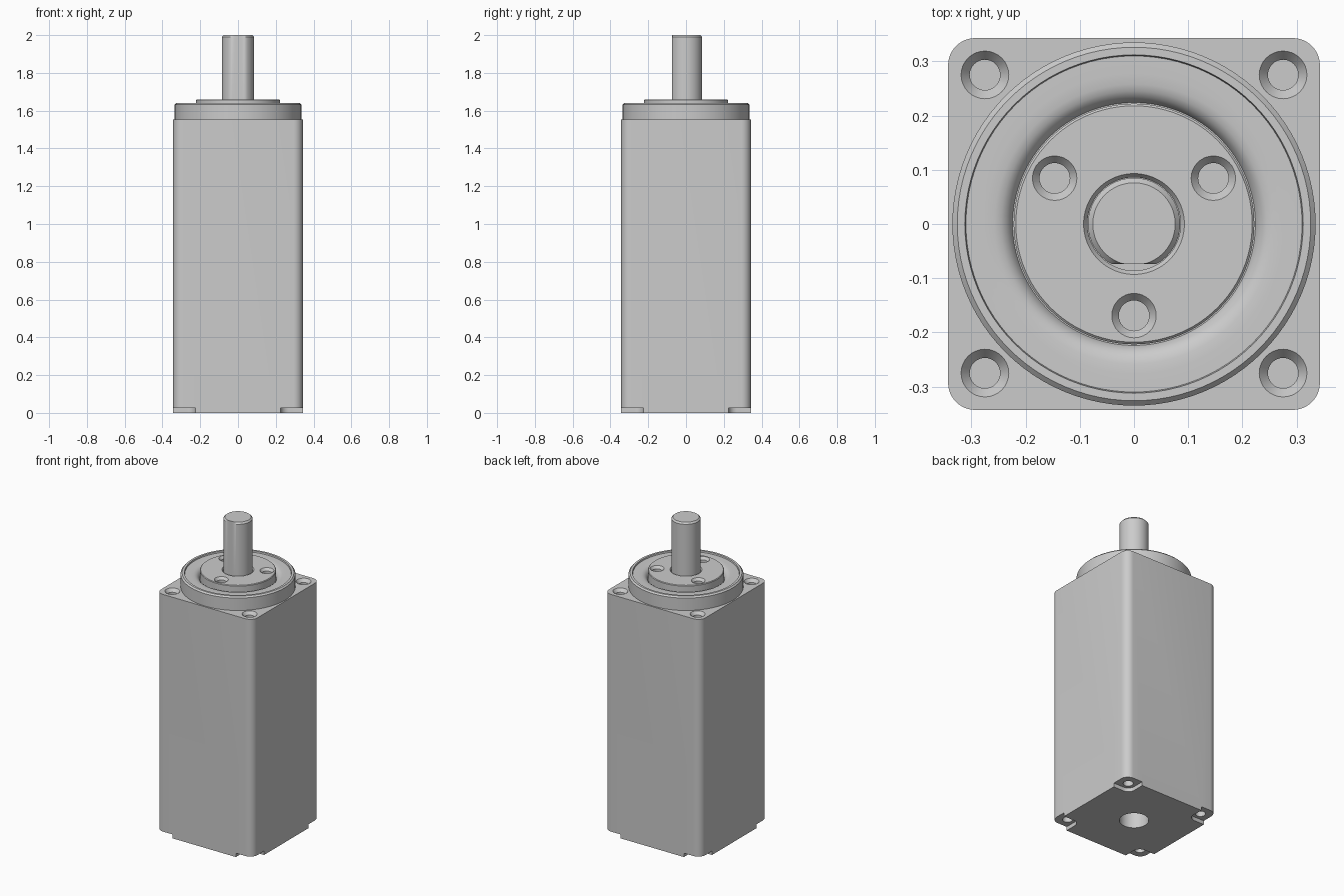
import bpy, bmesh, math
from mathutils import Matrix

cube = bpy.data.objects.get("Cube")
if cube:
    bpy.data.objects.remove(cube, do_unlink=True)

HALF = 0.343      # half width of the square housing
TOP = 1.552       # top of the housing
BOLT = 0.275      # corner hole offset

# Single metal colour
metal = bpy.data.materials.new("grey metal")
metal.use_nodes = True
grey = (0.6, 0.6, 0.6, 1)
metal.diffuse_color = grey
metal.node_tree.nodes["Principled BSDF"].inputs["Base Color"].default_value = grey


def make(name, bm):
    bmesh.ops.recalc_face_normals(bm, faces=bm.faces)
    me = bpy.data.meshes.new(name)
    bm.to_mesh(me)
    bm.free()
    me.materials.append(metal)
    ob = bpy.data.objects.new(name, me)
    bpy.context.collection.objects.link(ob)
    return ob


def lathe(bm, profile, x=0, y=0, n=64):
    """Revolve an (r, z) profile that starts and ends on the axis."""
    rings = []
    for r, z in profile:
        if r == 0:
            rings.append([bm.verts.new((x, y, z))] * n)
        else:
            rings.append([bm.verts.new((x + r * math.cos(2 * math.pi * i / n),
                                        y + r * math.sin(2 * math.pi * i / n), z))
                          for i in range(n)])
    for a, b in zip(rings, rings[1:]):
        for i in range(n):
            j = (i + 1) % n
            bm.faces.new(dict.fromkeys((a[i], a[j], b[j], b[i])))


def rounded_box(bm, cx, cy, half, z0, z1, radius):
    """Upright square block with rounded vertical edges."""
    mat = Matrix.Translation((cx, cy, (z0 + z1) / 2)) @ Matrix.Diagonal((2 * half, 2 * half, z1 - z0, 1))
    verts = bmesh.ops.create_cube(bm, size=1, matrix=mat)["verts"]
    edges = [e for e in {e for v in verts for e in v.link_edges}
             if abs(e.verts[0].co.z - e.verts[1].co.z) > 1e-4]
    bmesh.ops.bevel(bm, geom=edges, offset=radius, segments=8, profile=0.5, affect='EDGES')


def hole(bm, x, y, top, r_out, r_in, cone, depth):
    """Countersunk blind hole going down from height top."""
    slope = (r_out - r_in) / cone
    lathe(bm, [(0, top + 0.02), (r_out + 0.02 * slope, top + 0.02),
               (r_in, top - cone), (r_in, top - depth), (0, top - depth)], x, y, 32)


def cut(ob, bm):
    tool = make("cutter", bm)
    tool.hide_render = True
    mod = ob.modifiers.new("cut", 'BOOLEAN')
    mod.operation = 'DIFFERENCE'
    mod.solver = 'EXACT'
    mod.object = tool
    bpy.context.view_layer.objects.active = ob
    bpy.ops.object.modifier_apply(modifier="cut")
    bpy.data.objects.remove(tool, do_unlink=True)


def smooth(ob):
    bpy.ops.object.select_all(action='DESELECT')
    ob.select_set(True)
    bpy.context.view_layer.objects.active = ob
    bpy.ops.object.shade_smooth_by_angle(angle=math.radians(25))


corners = [(sx, sy) for sx in (-1, 1) for sy in (-1, 1)]

# Square housing
bm = bmesh.new()
rounded_box(bm, 0, 0, HALF, 0, TOP, 0.05)
housing = make("housing", bm)

# Corner notches under the housing
bm = bmesh.new()
for sx, sy in corners:
    rounded_box(bm, sx * 0.325, sy * 0.325, 0.1, -0.05, 0.025, 0.045)
cut(housing, bm)

# Corner bolt holes above and below, and the input bore
bm = bmesh.new()
for sx, sy in corners:
    hole(bm, sx * BOLT, sy * BOLT, TOP, 0.044, 0.028, 0.02, 0.16)
    lathe(bm, [(0, 0), (0.03, 0), (0.03, 0.16), (0, 0.16)], sx * BOLT, sy * BOLT, 32)
lathe(bm, [(0, -0.05), (0.086, -0.05), (0.086, 0.3), (0, 0.3)])
cut(housing, bm)
smooth(housing)

# Round output flange with recessed ring, curved groove and raised hub
bm = bmesh.new()
lathe(bm, [(0, 1.5), (0.335, 1.5), (0.335, 1.632), (0.326, 1.641), (0.312, 1.641),
           (0.31, 1.632), (0.277, 1.632), (0.258, 1.631), (0.245, 1.628), (0.235, 1.621),
           (0.228, 1.612), (0.224, 1.602), (0.222, 1.602), (0.222, 1.656), (0.218, 1.66),
           (0.093, 1.66), (0.086, 1.65), (0.086, 1.62), (0, 1.62)], n=96)
flange = make("output_flange", bm)

# Three threaded holes in the hub
bm = bmesh.new()
for k in range(3):
    a = math.radians(-90 + 120 * k)
    hole(bm, 0.169 * math.cos(a), 0.169 * math.sin(a), 1.66, 0.041, 0.028, 0.016, 0.12)
cut(flange, bm)
smooth(flange)

# Output shaft with a flat on its front
bm = bmesh.new()
lathe(bm, [(0, 1.6), (0.085, 1.6), (0.085, 1.99), (0.076, 2.0), (0, 2.0)])
for v in bm.verts:
    v.co.y = max(v.co.y, -0.074)
smooth(make("output_shaft", bm))
